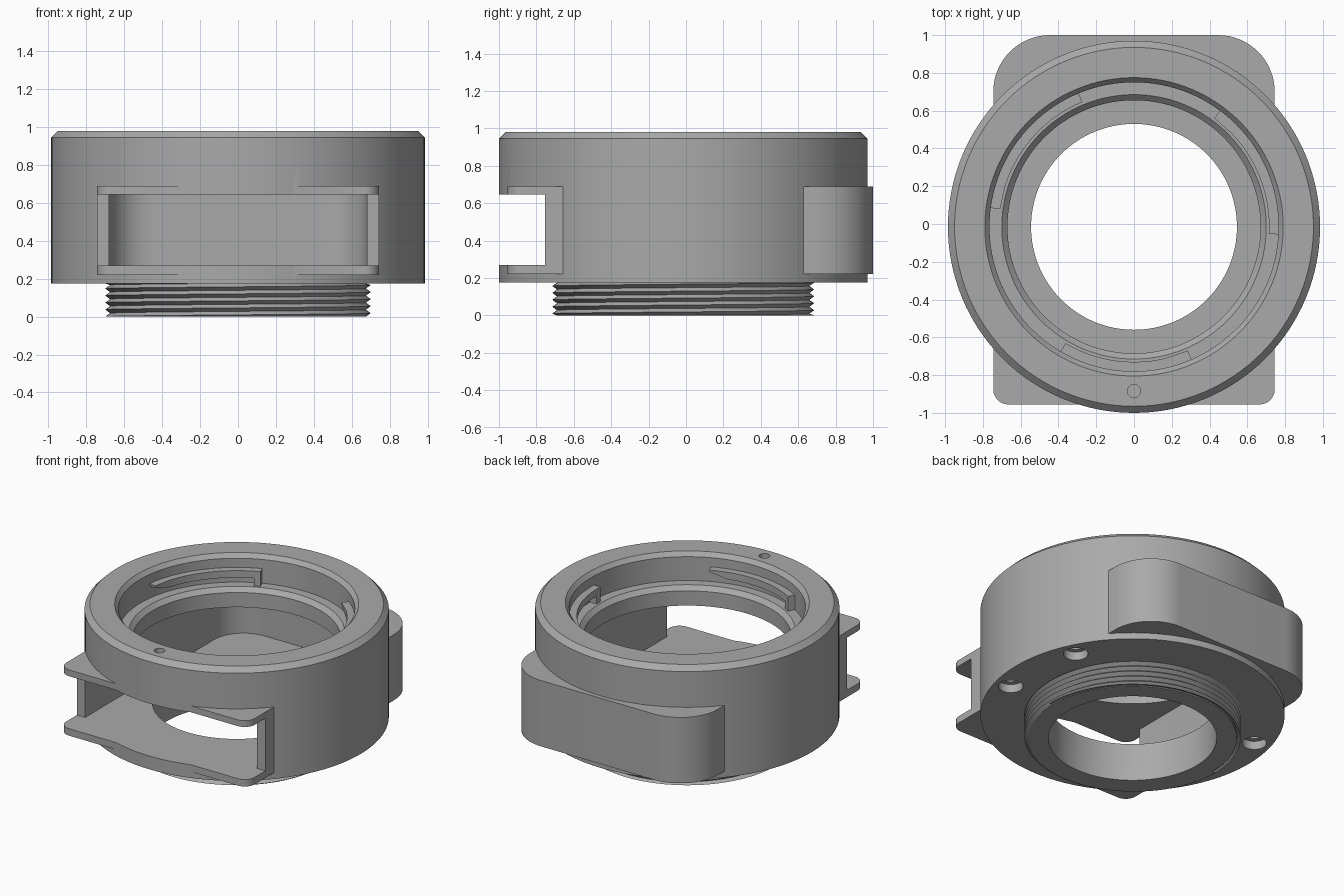
import bpy, bmesh, math
from mathutils import Matrix

if "Cube" in bpy.data.objects:
    bpy.data.objects.remove(bpy.data.objects["Cube"])

CY = -0.015      # ring axis is slightly in front of the origin
SEG = 128

grey = bpy.data.materials.new("satin grey")
grey.diffuse_color = (0.4, 0.4, 0.4, 1)
grey.use_nodes = True
grey.node_tree.nodes["Principled BSDF"].inputs["Base Color"].default_value = grey.diffuse_color


def make(name, bm):
    bmesh.ops.remove_doubles(bm, verts=bm.verts, dist=1e-5)
    bmesh.ops.recalc_face_normals(bm, faces=bm.faces)
    me = bpy.data.meshes.new(name)
    bm.to_mesh(me)
    bm.free()
    me.materials.append(grey)
    ob = bpy.data.objects.new(name, me)
    bpy.context.collection.objects.link(ob)
    return ob


def lathe(name, profile, x=0, y=CY, seg=SEG):
    """Revolve an axis-to-axis (r, z) profile about a vertical line."""
    bm = bmesh.new()
    vs = [bm.verts.new((r, 0, z)) for r, z in profile]
    es = [bm.edges.new(p) for p in zip(vs, vs[1:])]
    bmesh.ops.spin(bm, geom=vs + es, cent=(0, 0, 0), axis=(0, 0, 1),
                   angle=math.tau, steps=seg)
    bm.transform(Matrix.Translation((x, y, 0)))
    return make(name, bm)


def prism(name, outline, z0, z1):
    bm = bmesh.new()
    f = bm.faces.new([bm.verts.new((x, y, z0)) for x, y in outline])
    ext = bmesh.ops.extrude_face_region(bm, geom=[f])["geom"]
    top = [v for v in ext if isinstance(v, bmesh.types.BMVert)]
    bmesh.ops.translate(bm, verts=top, vec=(0, 0, z1 - z0))
    return make(name, bm)


def corner(cx, cy, r, start, n=16):
    """Quarter-circle of outline points, counter-clockwise."""
    return [(cx + r * math.cos(a), cy + r * math.sin(a))
            for a in (math.radians(start + 90 * i / n) for i in range(n + 1))]


def boolean(ob, tool, op):
    m = ob.modifiers.new(op, 'BOOLEAN')
    m.operation, m.solver, m.object = op, 'EXACT', tool
    bpy.context.view_layer.objects.active = ob
    bpy.ops.object.modifier_apply(modifier=m.name)
    bpy.data.objects.remove(tool)


def smooth(ob):
    bpy.ops.object.select_all(action='DESELECT')
    ob.select_set(True)
    bpy.context.view_layer.objects.active = ob
    bpy.ops.object.shade_smooth_by_angle(angle=math.radians(25))


# Main ring with the plain neck below
body = lathe("ring_body", [(0, 0), (.675, 0), (.675, .175), (.985, .175),
                           (.985, .945), (.95, .98), (0, .98)])

# Drawer housing passing through the ring, big corners at the back
housing = prism("housing",
                corner(.445, .70, .30, 0) + corner(-.445, .70, .30, 90)
                + corner(-.665, -.875, .08, 180) + corner(.665, -.875, .08, 270),
                .22, .69)
boolean(body, housing, 'UNION')

# Drawer slot, widened in front so only the two lips remain there
slot = prism("slot_cutter",
             corner(.445, .70, .235, 0) + corner(-.445, .70, .235, 90)
             + [(-.68, -.755), (-1.1, -.755), (-1.1, -1.2),
                (1.1, -1.2), (1.1, -.755), (.68, -.755)],
             .27, .645)
boolean(body, slot, 'DIFFERENCE')

# Stepped central bore
bore = lathe("bore_cutter", [(0, -.1), (.545, -.1), (.545, .4), (.67, .4),
                             (.67, .75), (.70, .78), (.765, .78), (.765, .95),
                             (.79, .98), (.79, 1.1), (0, 1.1)])
boolean(body, bore, 'DIFFERENCE')

# Counterbored screw holes underneath
for deg in (25, -15, 165, 205):
    a = math.radians(deg)
    hole = lathe("hole_cutter", [(0, .1), (.08, .1), (.08, .235), (.045, .235),
                                 (.045, .4), (0, .4)],
                 .87 * math.cos(a), CY + .87 * math.sin(a), 32)
    boolean(body, hole, 'DIFFERENCE')

# Alignment dimple on the rim
dimple = lathe("dimple_cutter", [(0, .93), (.035, .93), (.035, 1.1), (0, 1.1)],
               0, -.885, 32)
boolean(body, dimple, 'DIFFERENCE')
smooth(body)

# Helical screw thread around the neck
PITCH, TOP = .037, .175
bm = bmesh.new()
cols = []
for i in range(SEG + 1):
    t = i / SEG
    a = math.tau * t
    col = []
    for k in range(-3, 12):
        r = .70 if k % 2 else .675
        z = min(max((k / 2 + t) * PITCH, 0), TOP)
        col.append(bm.verts.new((r * math.cos(a), CY + r * math.sin(a), z)))
    cols.append(col)
for c, d in zip(cols, cols[1:]):
    for k in range(len(c) - 1):
        if max(v.co.z for v in (c[k], d[k], d[k + 1], c[k + 1])) > 0 and \
           min(v.co.z for v in (c[k], d[k], d[k + 1], c[k + 1])) < TOP:
            bm.faces.new((c[k], d[k], d[k + 1], c[k + 1]))
bmesh.ops.delete(bm, geom=[v for v in bm.verts if not v.link_faces],
                 context='VERTS')
smooth(make("screw_thread", bm))

# Three bayonet tabs: end stop, thin strip, tapered lead-in
for n, (start, span) in enumerate(((112.5, 60), (239.5, 54), (-3, 56.5))):
    sections = [(0, .775, .885), (3.5, .775, .885), (3.5, .835, .885)]
    sections += [(3.5 + (span - 13.5) * i / 14, .835, .885) for i in range(1, 15)]
    sections += [(span, .87, .885)]
    bm = bmesh.new()
    rings = []
    for deg, z0, z1 in sections:
        a = math.radians(start + deg)
        rings.append([bm.verts.new((r * math.cos(a), CY + r * math.sin(a), z))
                      for r, z in ((.715, z0), (.775, z0), (.775, z1), (.715, z1))])
    for p, q in zip(rings, rings[1:]):
        for i in range(4):
            j = (i + 1) % 4
            if len({tuple(v.co) for v in (p[i], p[j], q[j], q[i])}) > 2:
                bm.faces.new((p[i], p[j], q[j], q[i]))
    bm.faces.new(rings[0])
    bm.faces.new(rings[-1])
    smooth(make(f"bayonet_tab_{n + 1}", bm))
